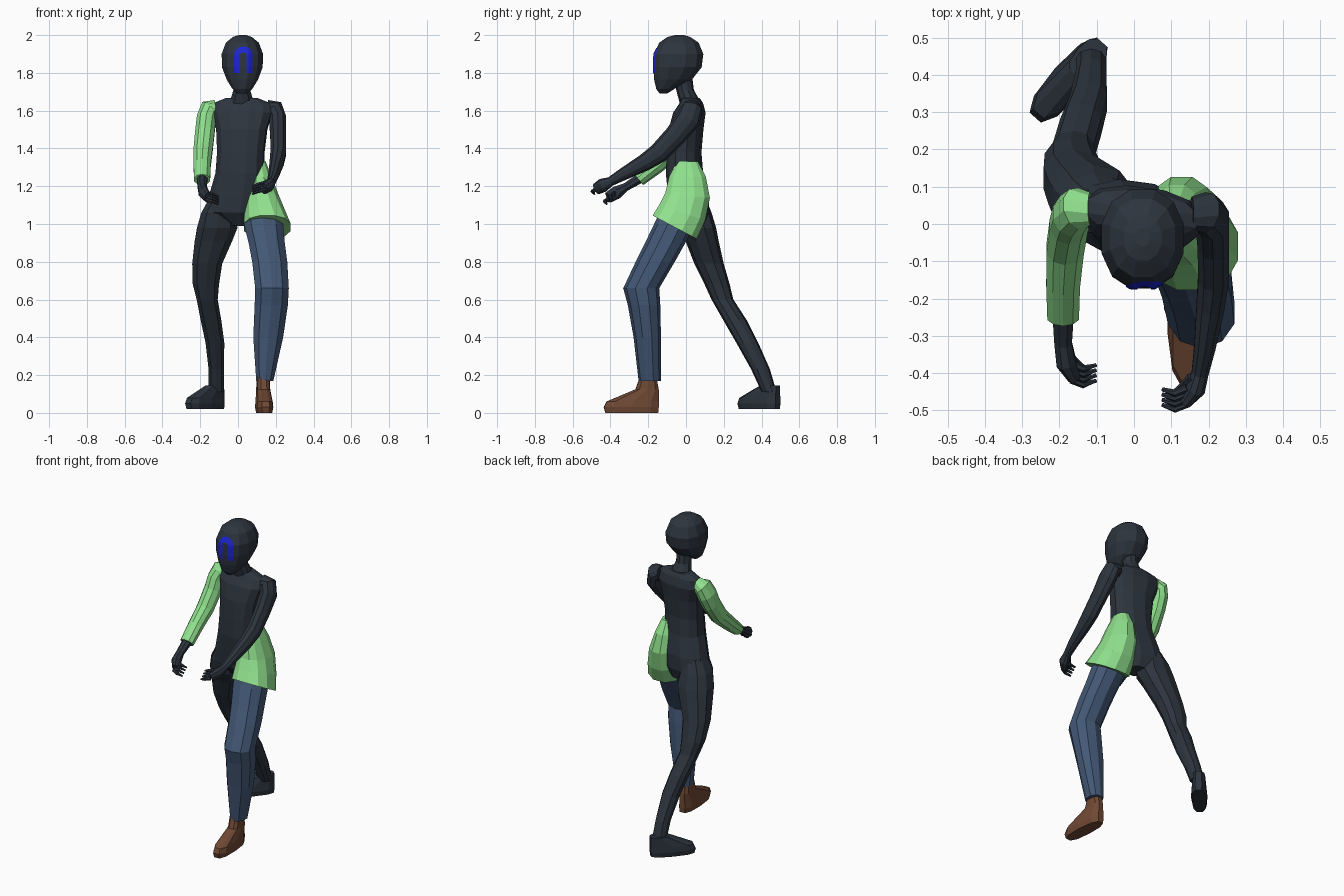
import bpy, bmesh, math
from mathutils import Vector
from mathutils.bvhtree import BVHTree


def material(name, rgb):
    m = bpy.data.materials.new(name)
    m.diffuse_color = (*rgb, 1)
    return m


DARK = material("charcoal", (0.026, 0.035, 0.048))
BLUE = material("denim blue", (0.056, 0.097, 0.18))
GREEN = material("light green", (0.28, 0.75, 0.27))
BROWN = material("leather brown", (0.16, 0.066, 0.035))
MARK = material("bright blue", (0.012, 0.018, 0.65))


def finish(name, bm, mat):
    me = bpy.data.meshes.new(name)
    bm.to_mesh(me)
    bm.free()
    me.materials.append(mat)
    ob = bpy.data.objects.new(name, me)
    bpy.context.collection.objects.link(ob)
    return ob


def loft(name, rings, mat, n=10, perp=False, rot=0.0, e=1.0):
    """Closed tube through rings (x, y, z, rx, ry[, tilt]); horizontal or square to the path."""
    bm = bmesh.new()
    pts = [Vector(r[:3]) for r in rings]
    loops = []
    for i, r in enumerate(rings):
        side, up = Vector((math.cos(rot), math.sin(rot), 0)), Vector((-math.sin(rot), math.cos(rot), 0))
        if perp:
            t = (pts[min(i + 1, len(pts) - 1)] - pts[max(i - 1, 0)]).normalized()
            ref = Vector((1, 0, 0)) if abs(t.x) < 0.9 else Vector((0, 0, t.x)).normalized()
            side = (ref - t * ref.dot(t)).normalized()
            up = t.cross(side)
        tilt = r[5] if len(r) > 5 else 0
        loop = []
        for k in range(n):
            a = 2 * math.pi * (k + 0.5) / n
            c, s = math.cos(a), math.sin(a)
            grow = 1 / math.cos(math.pi / n) if n < 12 else 1.0
            p = pts[i] + side * math.copysign(abs(c) ** e, c) * r[3] * grow ** 0.7 \
                + up * math.copysign(abs(s) ** e, s) * r[4] * grow ** 0.7
            p.z += tilt * (p.y - r[1])
            loop.append(bm.verts.new(p))
        loops.append(loop)
    for a, b in zip(loops, loops[1:]):
        for k in range(n):
            bm.faces.new((a[k], a[(k + 1) % n], b[(k + 1) % n], b[k]))
    bm.faces.new(loops[0])
    bm.faces.new(loops[-1])
    bmesh.ops.recalc_face_normals(bm, faces=bm.faces)
    return finish(name, bm, mat)


# head: front y, back y, height, half width
head = loft("head", [(0.023, (f + b) / 2, z, w, (b - f) / 2) for f, b, z, w in [
    (-0.14, -0.10, 1.69, 0.025), (-0.159, -0.06, 1.715, 0.054), (-0.172, 0.035, 1.765, 0.086),
    (-0.177, 0.087, 1.83, 0.111), (-0.174, 0.096, 1.90, 0.113), (-0.145, 0.07, 1.96, 0.09),
    (-0.10, 0.025, 1.99, 0.052), (-0.06, -0.01, 2.0, 0.02)]], DARK, 12, e=0.9)

# arch mark on the face, a thin sheet laid over the head
tree = BVHTree.FromObject(head, bpy.context.evaluated_depsgraph_get())
bm = bmesh.new()
path = [(-1, 0, z) for z in (1.80, 1.815, 1.83, 1.85, 1.87)]
path += [(-math.cos(math.pi * k / 8), math.sin(math.pi * k / 8), 1.891) for k in range(9)]
path += [(1, 0, z) for z in (1.87, 1.85, 1.83, 1.815, 1.80)]
rows = []
for c, s, z in path:
    row = []
    for rad in (0.018, 0.027, 0.034, 0.042, 0.05):
        x, h = 0.028 + c * rad, z + s * rad
        hit = tree.ray_cast(Vector((x, -1, h)), Vector((0, 1, 0)))[0]
        row.append(bm.verts.new((x, (hit.y if hit else -0.165) - 0.003, h)))
    rows.append(row)
for a, b in zip(rows, rows[1:]):
    for k in range(4):
        bm.faces.new((a[k], b[k], b[k + 1], a[k + 1]))
bmesh.ops.recalc_face_normals(bm, faces=bm.faces)
if sum(f.normal.y for f in bm.faces) > 0:
    bmesh.ops.reverse_faces(bm, faces=bm.faces)
finish("face_mark", bm, MARK)

# neck and torso
loft("neck", [(0.02, 0.03, 1.62, 0.09, 0.055), (0.02, 0.015, 1.66, 0.06, 0.052),
              (0.02, -0.005, 1.71, 0.045, 0.045), (0.02, -0.02, 1.79, 0.045, 0.05)], DARK)
loft("torso", [
    (0.01, 0.03, 0.99, 0.05, 0.06), (-0.025, 0.02, 1.06, 0.155, 0.10), (-0.005, 0.012, 1.15, 0.15, 0.105),
    (0.01, -0.008, 1.27, 0.13, 0.097), (0.015, -0.01, 1.38, 0.127, 0.09), (0.02, 0.0, 1.5, 0.137, 0.09),
    (0.02, 0.018, 1.59, 0.165, 0.082), (0.02, 0.028, 1.64, 0.155, 0.058),
    (0.02, 0.025, 1.667, 0.085, 0.045)], DARK, 12, rot=-0.13, e=0.85)

# green hip cloth with a slanted hem
loft("hip_cloth", [
    (0.108, 0.008, 1.33, 0.04, 0.058), (0.115, 0.008, 1.25, 0.065, 0.10),
    (0.128, 0.008, 1.15, 0.09, 0.122, -0.1), (0.14, -0.02, 1.06, 0.112, 0.125, -0.35),
    (0.155, -0.06, 0.983, 0.127, 0.12, -0.53)], GREEN, 12, e=0.85)

# legs
loft("front_leg", [
    (0.12, -0.02, 1.12, 0.09, 0.09), (0.135, -0.06, 1.0, 0.105, 0.105), (0.152, -0.11, 0.9, 0.097, 0.103),
    (0.168, -0.163, 0.8, 0.094, 0.10), (0.18, -0.237, 0.66, 0.09, 0.092), (0.176, -0.222, 0.57, 0.089, 0.083),
    (0.16, -0.205, 0.4, 0.08, 0.07), (0.142, -0.192, 0.17, 0.046, 0.057)], BLUE, e=0.95)
loft("back_leg", [
    (-0.09, 0.025, 1.14, 0.06, 0.075), (-0.105, 0.04, 1.06, 0.09, 0.092), (-0.11, 0.06, 0.98, 0.108, 0.096),
    (-0.13, 0.085, 0.91, 0.10, 0.085), (-0.163, 0.122, 0.79, 0.08, 0.075), (-0.17, 0.165, 0.68, 0.07, 0.064),
    (-0.163, 0.193, 0.6, 0.056, 0.056), (-0.143, 0.26, 0.49, 0.055, 0.06), (-0.122, 0.325, 0.37, 0.05, 0.056),
    (-0.115, 0.395, 0.23, 0.041, 0.048), (-0.115, 0.44, 0.11, 0.041, 0.038)], DARK, e=0.85)


# feet: heel point and direction, then (heel, toe, height, half width) slices
def foot(name, heel, toe, z0, mat, slices):
    d = (Vector(toe) - Vector(heel))
    length = d.length
    d.normalize()
    rings = []
    for a, b, z, w in slices:
        c = Vector(heel) + d * length * (a + b) / 2
        rings.append((c.x, c.y, z0 + z, length * (b - a) / 2, w))
    loft(name, rings, mat, 10, rot=math.atan2(d.y, d.x), e=0.75)


FOOT = [(0.01, 0.97, 0, 0.041), (0, 1, 0.03, 0.047), (0.0, 0.95, 0.06, 0.044), (0, 0.42, 0.125, 0.036)]
foot("front_foot", (0.13, -0.145), (0.147, -0.435), 0.0, BROWN, FOOT + [(0.05, 0.33, 0.2, 0.034)])
foot("back_foot", (-0.085, 0.487), (-0.265, 0.285), 0.02, DARK, FOOT)

# arms, starting inside the torso and bending over the shoulder
loft("sleeve", [
    (-0.118, 0.042, 1.612, 0.045, 0.042), (-0.15, 0.042, 1.608, 0.053, 0.056),
    (-0.167, 0.025, 1.56, 0.052, 0.062), (-0.175, -0.005, 1.49, 0.052, 0.056),
    (-0.185, -0.07, 1.39, 0.051, 0.052), (-0.19, -0.16, 1.31, 0.046, 0.045),
    (-0.19, -0.25, 1.235, 0.043, 0.036)], GREEN, perp=True)
loft("right_forearm", [
    (-0.19, -0.23, 1.25, 0.03, 0.028), (-0.19, -0.32, 1.195, 0.024, 0.022),
    (-0.182, -0.37, 1.165, 0.027, 0.035), (-0.16, -0.41, 1.14, 0.018, 0.03)], DARK, 8, True)
loft("left_arm", [
    (0.155, 0.03, 1.612, 0.045, 0.042), (0.192, 0.03, 1.608, 0.05, 0.056),
    (0.21, 0.012, 1.555, 0.046, 0.064), (0.213, -0.055, 1.47, 0.043, 0.056), (0.213, -0.145, 1.375, 0.042, 0.052),
    (0.205, -0.22, 1.325, 0.038, 0.044), (0.19, -0.33, 1.265, 0.029, 0.032), (0.177, -0.40, 1.225, 0.023, 0.024),
    (0.165, -0.44, 1.205, 0.027, 0.036), (0.138, -0.475, 1.185, 0.018, 0.03)], DARK, perp=True)


# curled fingers and thumb, pointing inwards
def fingers(prefix, x, y, z, s):
    for i in range(4):
        yy, zz = y - 0.014 * i, z - 0.013 * i
        loft(f"{prefix}_finger_{i + 1}", [
            (x, yy, zz, 0.010, 0.010), (x + s * 0.032, yy - 0.014, zz - 0.006, 0.009, 0.009),
            (x + s * 0.066, yy - 0.003, zz - 0.02, 0.005, 0.005)], DARK, 6, True)
    loft(f"{prefix}_thumb", [
        (x - s * 0.012, y + 0.03, z + 0.01, 0.011, 0.011), (x + s * 0.012, y + 0.005, z - 0.022, 0.009, 0.009),
        (x + s * 0.035, y - 0.01, z - 0.038, 0.005, 0.005)], DARK, 6, True)


fingers("right", -0.168, -0.375, 1.165, 1)
fingers("left", 0.142, -0.44, 1.218, -1)
